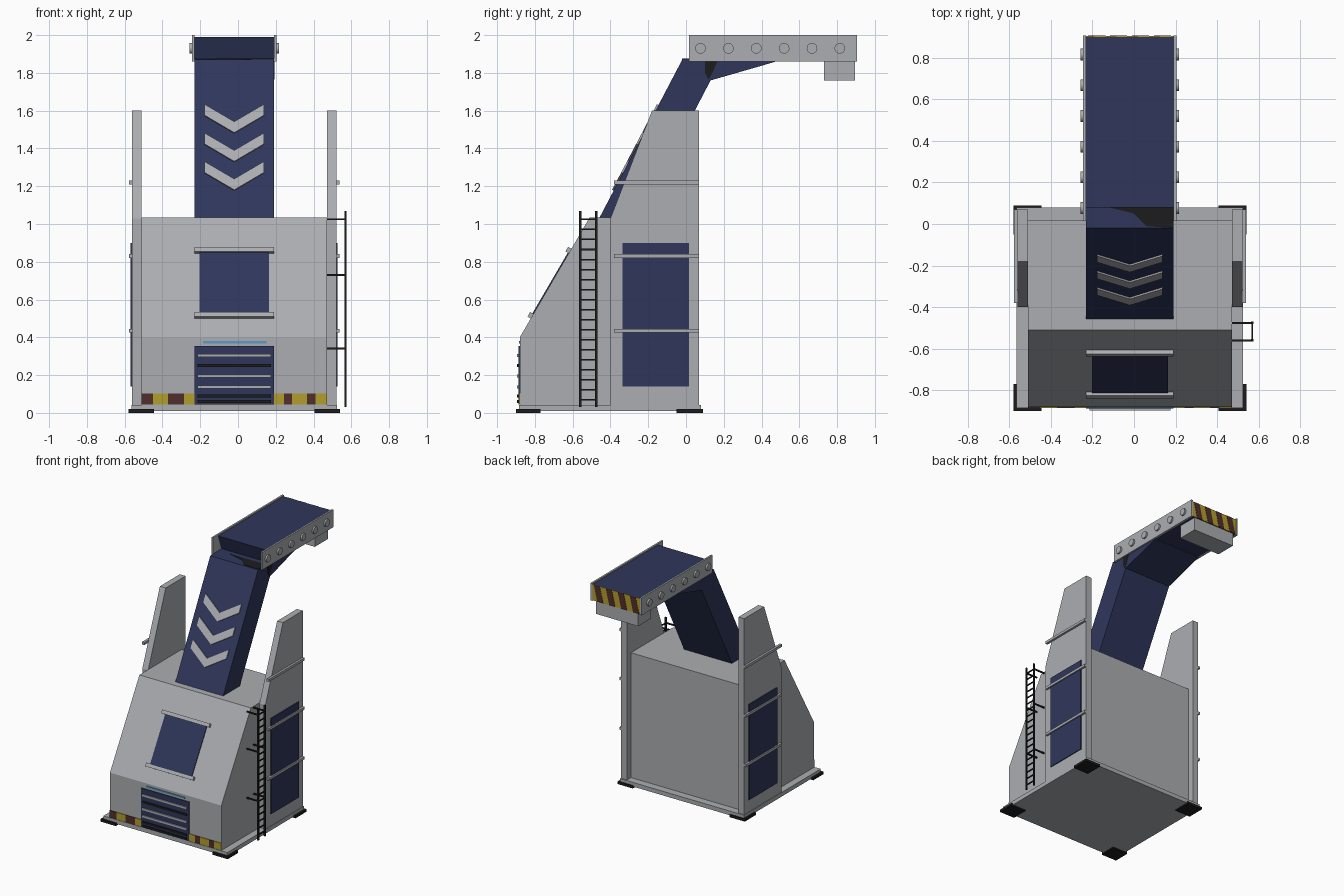
import bpy, bmesh
from mathutils import Vector

cube = bpy.data.objects.get("Cube")
if cube:
    bpy.data.objects.remove(cube, do_unlink=True)


def material(name, r, g, b):
    m = bpy.data.materials.new(name)
    m.use_nodes = True
    m.diffuse_color = (r, g, b, 1)
    m.node_tree.nodes["Principled BSDF"].inputs["Base Color"].default_value = (r, g, b, 1)
    return m


GREY = material("light grey", 0.41, 0.42, 0.44)
BLUE = material("navy blue", 0.028, 0.037, 0.105)
BLACK = material("black", 0.012, 0.012, 0.012)
YELLOW = material("warning yellow", 0.45, 0.34, 0.025)
BROWN = material("dark brown", 0.08, 0.028, 0.025)
CYAN = material("pale blue light", 0.1, 0.33, 0.56)

CX = -0.02  # centre line of the body


def prism(name, loop, push, mat):
    """Closed solid made by pushing a flat loop along a vector."""
    bm = bmesh.new()
    a = [bm.verts.new(p) for p in loop]
    b = [bm.verts.new(Vector(p) + Vector(push)) for p in loop]
    bm.faces.new(a)
    bm.faces.new(b[::-1])
    for i in range(len(a)):
        j = (i + 1) % len(a)
        bm.faces.new((a[j], a[i], b[i], b[j]))
    bmesh.ops.recalc_face_normals(bm, faces=bm.faces)
    me = bpy.data.meshes.new(name)
    bm.to_mesh(me)
    bm.free()
    me.materials.append(mat)
    ob = bpy.data.objects.new(name, me)
    bpy.context.collection.objects.link(ob)
    return ob


def box(name, x, y, z, mat):
    loop = [(x[0], y[0], z[0]), (x[1], y[0], z[0]), (x[1], y[1], z[0]), (x[0], y[1], z[0])]
    return prism(name, loop, (0, 0, z[1] - z[0]), mat)


def side_profile(name, yz, x0, x1, mat):
    return prism(name, [(x0, y, z) for y, z in yz], (x1 - x0, 0, 0), mat)


def span(s, a, b):
    """Distances a..b from the centre line, on side s."""
    return sorted((CX + s * a, CX + s * b))


def slope(z, low, high):
    """y on the straight line between two (y, z) points."""
    return low[0] + (z - low[1]) * (high[0] - low[0]) / (high[1] - low[1])


# Base plate and corner feet
box("base_plate", (-0.565, 0.525), (-0.885, 0.08), (0.01, 0.043), GREY)
for s in (-1, 1):
    for name, y in (("front", (-0.9, -0.77)), ("rear", (-0.05, 0.09))):
        box(name + "_foot", span(s, 0.425, 0.56), y, (0, 0.02), BLACK)

# Main housing with sloped front
LOW, HIGH = (-0.88, 0.4), (-0.51, 1.035)
side_profile("housing", [(-0.88, 0.04), LOW, HIGH, (0.02, 1.035), (0.02, 0.04)],
             CX - 0.49, CX + 0.49, GREY)
slope_out = Vector((0, LOW[1] - HIGH[1], HIGH[0] - LOW[0])).normalized()


def slope_panel(name, half, z0, z1, thick, mat):
    y0, y1 = slope(z0, LOW, HIGH), slope(z1, LOW, HIGH)
    loop = [(CX - half, y0, z0), (CX + half, y0, z0), (CX + half, y1, z1), (CX - half, y1, z1)]
    prism(name, loop, slope_out * thick, mat)


slope_panel("front_window", 0.183, 0.51, 0.85, 0.006, BLUE)
for z in (0.5, 0.845):
    slope_panel("window_bar", 0.21, z, z + 0.024, 0.02, GREY)

# Front grille and light strip
box("grille_panel", (CX - 0.21, CX + 0.21), (-0.888, -0.88), (0.045, 0.355), BLUE)
for z, mat in ((0.305, GREY), (0.25, BLACK), (0.195, GREY), (0.138, GREY), (0.09, BLACK), (0.06, BLACK)):
    box("grille_slat", (CX - 0.195, CX + 0.195), (-0.896, -0.887), (z - 0.008, z + 0.008), mat)
box("light_strip", (-0.185, 0.15), (-0.885, -0.88), (0.368, 0.381), CYAN)

# Warning band along the front foot of the housing
bands = [(-0.51, -0.45, BROWN), (-0.45, -0.37, YELLOW), (-0.37, -0.285, BROWN), (-0.285, -0.23, YELLOW),
         (0.19, 0.243, YELLOW), (0.243, 0.286, BROWN), (0.286, 0.365, YELLOW),
         (0.365, 0.41, BROWN), (0.41, 0.47, YELLOW)]
for x0, x1, mat in bands:
    box("front_warning_block", (x0, x1), (-0.885, -0.88), (0.045, 0.102), mat)

# Tall side panels with their windows and bars
panel = [(-0.4, 0.01), (-0.4, 1.03), (-0.18, 1.6), (0.07, 1.6), (0.07, 0.01)]
for s in (-1, 1):
    side_profile("side_panel", panel, *span(s, 0.49, 0.541), GREY)
    box("side_window", span(s, 0.541, 0.548), (-0.335, 0.015), (0.14, 0.9), BLUE)
    for z in (0.435, 0.83, 1.22):
        box("side_bar", span(s, 0.538, 0.558), (-0.38, 0.07), (z - 0.01, z + 0.01), GREY)

# Ladder with standoffs
for y in (-0.56, -0.475):
    box("ladder_rail", (0.563, 0.575), (y - 0.006, y + 0.006), (0.03, 1.07), BLACK)
    for z in (0.34, 0.73, 1.025):
        box("ladder_standoff", (0.47, 0.566), (y - 0.005, y + 0.005), (z - 0.005, z + 0.005), BLACK)
for i in range(19):
    z = 0.07 + i * 0.053
    box("ladder_rung", (0.565, 0.573), (-0.56, -0.475), (z - 0.004, z + 0.004), BLACK)

# Leaning arm and the wedge that carries the boom
FOOT, HEAD = (-0.46, 1.03), (-0.02, 1.87)
side_profile("arm", [FOOT, HEAD, (0.13, 1.873), (0.13, 1.76), (-0.25, 1.03)], CX - 0.21, CX + 0.21, BLUE)
side_profile("arm_wedge", [(0.13, 1.76), (0.13, 1.873), (0.47, 1.865), (0.47, 1.858)],
             CX - 0.21, CX + 0.21, BLUE)
arm_out = Vector((0, FOOT[1] - HEAD[1], HEAD[0] - FOOT[0])).normalized()

# Chevrons on the arm
for top in (1.63, 1.478, 1.327):
    outline = [(-0.157, 0), (0, -0.092), (0.157, 0), (0.157, -0.058), (0, -0.15), (-0.157, -0.058)]
    prism("chevron", [(CX + x, slope(top + z, FOOT, HEAD), top + z) for x, z in outline],
          arm_out * 0.009, GREY)

# Dark patches at the elbow
prism("elbow_top_patch", [(-0.12, 0.08, 1.872), (0.0, 0.05, 1.872), (0.06, -0.01, 1.872),
                          (0.19, -0.02, 1.872), (0.19, 0.08, 1.872)], (0, 0, 0.003), BLACK)
side_profile("elbow_side_patch", [(0.12, 1.765), (0.1, 1.8), (0.1, 1.86), (0.165, 1.86), (0.14, 1.8)],
             0.189, 0.192, BLACK)

# Boom with side rails and round bosses
side_profile("boom", [(0.08, 1.99), (0.9, 1.99), (0.9, 1.865), (0.125, 1.865)], CX - 0.21, CX + 0.21, BLUE)
for s in (-1, 1):
    box("boom_rail", span(s, 0.21, 0.224), (0.015, 0.905), (1.86, 2.0), GREY)
    for i in range(6):
        bpy.ops.mesh.primitive_cylinder_add(vertices=20, radius=0.028, depth=0.016,
                                            location=(CX + s * 0.229, 0.077 + i * 0.1475, 1.93),
                                            rotation=(0, 1.5708, 0))
        boss = bpy.context.object
        boss.name = "rail_boss"
        boss.data.materials.append(GREY)
        bpy.ops.object.shade_smooth_by_angle()
box("boom_end_box", (CX - 0.185, CX + 0.185), (0.73, 0.895), (1.76, 1.866), GREY)

# Slanted warning plate on the boom end
box("boom_warning_plate", (CX - 0.21, CX + 0.21), (0.9, 0.903), (1.865, 1.99), YELLOW)
for i in range(4):
    x = CX - 0.2 + i * 0.105
    prism("boom_warning_stripe", [(x, 0.903, 1.865), (x + 0.052, 0.903, 1.865),
                                  (x + 0.082, 0.903, 1.99), (x + 0.03, 0.903, 1.99)], (0, 0.002, 0), BROWN)
